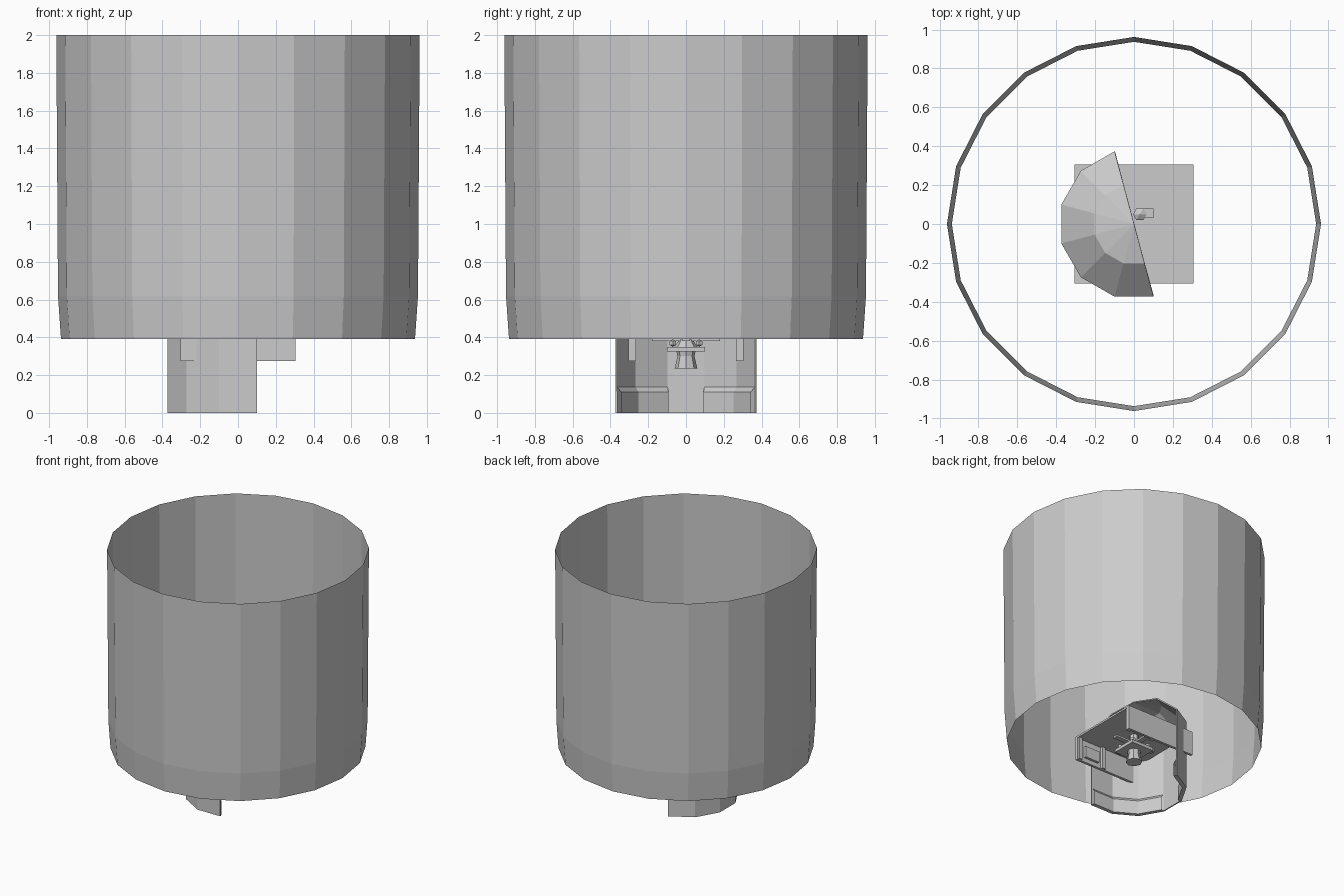
import bpy, bmesh, math
from mathutils import Vector

if "Cube" in bpy.data.objects:
    bpy.data.objects.remove(bpy.data.objects["Cube"])

grey = bpy.data.materials.new("light grey")
grey.diffuse_color = (0.6, 0.6, 0.6, 1)
grey.use_nodes = True
grey.node_tree.nodes["Principled BSDF"].inputs["Base Color"].default_value = grey.diffuse_color


def finish(bm, name, thickness=0):
    me = bpy.data.meshes.new(name)
    bm.to_mesh(me)
    bm.free()
    ob = bpy.data.objects.new(name, me)
    bpy.context.collection.objects.link(ob)
    me.materials.append(grey)
    if thickness:
        mod = ob.modifiers.new("thickness", 'SOLIDIFY')
        mod.thickness = thickness
        mod.offset = -1
    return ob


def box(name, lo, hi):
    bm = bmesh.new()
    bmesh.ops.create_cube(bm, size=1)
    for v in bm.verts:
        v.co = Vector([l + (c + 0.5) * (h - l) for l, h, c in zip(lo, hi, v.co)])
    return finish(bm, name)


def lathe(name, profile, angles, closed=False, thickness=0, offset=(0, 0)):
    """Sweep (radius, z) points through a list of angles in degrees."""
    bm = bmesh.new()
    rings = []
    for a in angles:
        c, s = math.cos(math.radians(a)), math.sin(math.radians(a))
        rings.append([bm.verts.new((r * c + offset[0], r * s + offset[1], z)) for r, z in profile])
    n = len(rings)
    for i in range(n if closed else n - 1):
        a, b = rings[i], rings[(i + 1) % n]
        for j in range(len(profile) - 1):
            bm.faces.new((a[j], b[j], b[j + 1], a[j + 1]))
    bmesh.ops.remove_doubles(bm, verts=bm.verts, dist=1e-5)
    return finish(bm, name, thickness)


def steps(n):
    return [i * 360 / n for i in range(n)]


# Large open drum, slightly narrower at the bottom
lathe("outer_drum", [(0.937, 0.39), (0.953, 0.62), (0.962, 2.0)], steps(20), closed=True)

# Half of a twelve-sided domed hut
lathe("half_dome", [(0.387, 0), (0.387, 0.56), (0.21, 0.71), (0, 0.75)],
      range(105, 286, 30), thickness=0.01)

# Skirting ledges inside the hut, leaving the middle facet clear
ledge = [(0.38, 0.0), (0.355, 0.0), (0.355, 0.11), (0.38, 0.14)]
lathe("ledge_back", ledge, (105, 135, 165))
lathe("ledge_front", ledge, (195, 225, 255, 285))

# Square canopy: roof and two side walls
box("canopy_roof", (-0.305, -0.305, 0.455), (0.305, 0.305, 0.47))
for s, side in ((-1, "front"), (1, "back")):
    ys = sorted((s * 0.305, s * 0.285))
    box("canopy_wall_" + side, (-0.305, ys[0], 0.275), (0.305, ys[1], 0.46))
    yp = sorted((s * 0.286, s * 0.265))
    for x in (0.27, 0.05):
        box("wall_post_" + side, (x, yp[0], 0.275), (x + 0.03, yp[1], 0.455))
    box("wall_panel_" + side, (0.11, yp[0], 0.31), (0.24, yp[1], 0.40))

# Hanging centre fitting: tapered cup, plate, neck and finial above the roof
lathe("centre_cup", [(0, 0.235), (0.06, 0.235), (0.045, 0.30), (0.05, 0.325)], steps(8), closed=True)
box("centre_plate", (-0.1, -0.1, 0.325), (0.1, 0.1, 0.35))
lathe("centre_neck", [(0.06, 0.35), (0.035, 0.39), (0.035, 0.46)], steps(8), closed=True)
for s in (-1, 1):
    box("cross_arm", (-0.02, min(s * 0.18, 0), 0.38), (0.02, max(s * 0.18, 0), 0.395))
    box("cross_arm", (min(s * 0.18, 0), -0.02, 0.38), (max(s * 0.18, 0), 0.02, 0.395))
    for t in (-1, 1):
        lathe("small_knob", [(0, 0.35), (0.02, 0.36), (0.02, 0.38), (0, 0.39)], steps(6),
              closed=True, offset=(0.07 * s, 0.07 * t))
lathe("roof_finial", [(0.035, 0.47), (0.035, 0.49), (0, 0.51)], steps(6), closed=True, offset=(0.03, 0.05))
box("roof_bracket", (0.05, 0.03, 0.47), (0.10, 0.08, 0.485))
